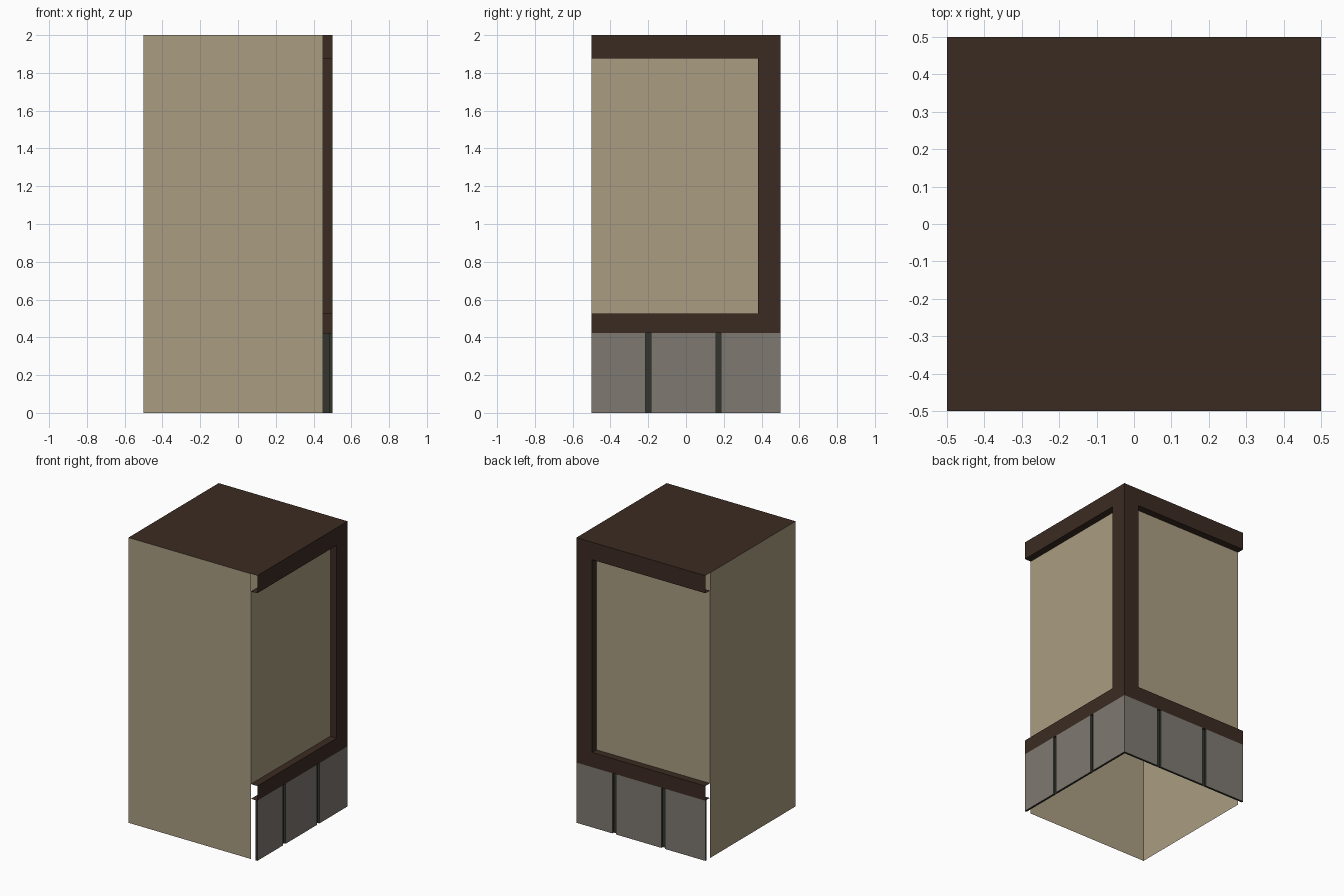
import bpy, bmesh
from mathutils import Vector

cube = bpy.data.objects.get("Cube")
if cube:
    bpy.data.objects.remove(cube, do_unlink=True)


def material(name, rgb):
    m = bpy.data.materials.new(name)
    m.use_nodes = True
    m.diffuse_color = (*rgb, 1)
    m.node_tree.nodes["Principled BSDF"].inputs["Base Color"].default_value = (*rgb, 1)
    return m


PLASTER = material("plaster", (0.402, 0.337, 0.223))
TIMBER = material("dark_timber", (0.044, 0.024, 0.016))
STONE = material("grey_stone", (0.209, 0.188, 0.165))
MORTAR = material("dark_mortar", (0.033, 0.036, 0.026))

HALF, RECESS, HEIGHT = 0.5, 0.45, 2.0
POST, SILL, LINTEL, BASE = 0.38, 0.525, 1.877, 0.422
BED, GAP = 0.485, 0.0135


def right_side(a, d, z):
    return Vector((d, a, z))


def back_side(a, d, z):
    return Vector((a, d, z))


class Shell:
    """Collects flat quads into one object."""

    def __init__(self, name, *mats):
        self.name, self.mats, self.bm = name, mats, bmesh.new()

    def quad(self, points, normal, mat=0):
        f = self.bm.faces.new([self.bm.verts.new(p) for p in points])
        f.normal_update()
        if f.normal.dot(normal) < 0:
            f.normal_flip()
        f.material_index = mat

    def upright(self, side, a0, a1, z0, z1, d, mat=0):
        self.quad([side(a0, d, z0), side(a1, d, z0), side(a1, d, z1), side(a0, d, z1)],
                  side(0, 1, 0), mat)

    def ledge(self, side, z, up, end, inner, outer_end=None, mat=0):
        outer_end = end if outer_end is None else outer_end
        self.quad([side(-HALF, inner, z), side(end, inner, z),
                   side(outer_end, HALF, z), side(-HALF, HALF, z)], Vector((0, 0, up)), mat)

    def reveal(self, side, a, direction, z0, z1, inner, mat=0):
        self.quad([side(a, inner, z0), side(a, HALF, z0), side(a, HALF, z1), side(a, inner, z1)],
                  side(direction, 0, 0), mat)

    def finish(self):
        bmesh.ops.remove_doubles(self.bm, verts=self.bm.verts, dist=0.0001)
        mesh = bpy.data.meshes.new(self.name)
        self.bm.to_mesh(mesh)
        self.bm.free()
        for m in self.mats:
            mesh.materials.append(m)
        obj = bpy.data.objects.new(self.name, mesh)
        bpy.context.collection.objects.link(obj)


# Plain plaster walls on the front and on the -x side, open underneath
walls = Shell("plain_walls", PLASTER)
for side in (right_side, back_side):
    walls.quad([side(-HALF, -HALF, 0), side(-HALF, RECESS, 0),
                side(-HALF, RECESS, HEIGHT), side(-HALF, -HALF, HEIGHT)], side(-1, 0, 0))
walls.finish()

# Flat top
roof = Shell("top_cap", TIMBER)
roof.quad([Vector((x * HALF, y * HALF, HEIGHT)) for x, y in ((-1, -1), (1, -1), (1, 1), (-1, 1))],
          Vector((0, 0, 1)))
roof.finish()

for label, side, joints in (("right", right_side, (-0.2, 0.173)),
                            ("back", back_side, (-0.172, 0.207))):
    # Recessed plaster panel
    panel = Shell(label + "_panel", PLASTER)
    panel.upright(side, -HALF, POST, SILL, LINTEL, RECESS)
    panel.finish()

    # Timber frame: lintel, sill beam, corner post and the returns to the panel
    frame = Shell(label + "_frame", TIMBER)
    frame.upright(side, -HALF, POST, LINTEL, HEIGHT, HALF)
    frame.upright(side, -HALF, POST, BASE, SILL, HALF)
    frame.upright(side, POST, HALF, BASE, HEIGHT, HALF)
    frame.ledge(side, LINTEL, -1, POST, RECESS)
    frame.ledge(side, SILL, 1, POST, RECESS)
    frame.ledge(side, BASE, -1, RECESS, RECESS, HALF)
    frame.reveal(side, POST, -1, SILL, LINTEL, RECESS)
    frame.finish()

    # Stone skirting: blocks standing on a mortar bed
    skirt = Shell(label + "_stone_base", STONE, MORTAR)
    skirt.upright(side, -HALF, BED, 0, BASE, BED, 1)
    starts = [-HALF] + [j + GAP for j in joints]
    ends = [j - GAP for j in joints] + [HALF]
    for a0, a1 in zip(starts, ends):
        corner = a1 == HALF
        skirt.upright(side, a0, a1, 0, BASE, HALF, 0)
        skirt.reveal(side, a0, -1, 0, BASE, BED, 1)
        if not corner:
            skirt.reveal(side, a1, 1, 0, BASE, BED, 1)
        inner_end = BED if corner else a1
        skirt.quad([side(a0, BED, 0), side(inner_end, BED, 0),
                    side(a1, HALF, 0), side(a0, HALF, 0)], Vector((0, 0, -1)), 1)
    skirt.finish()
